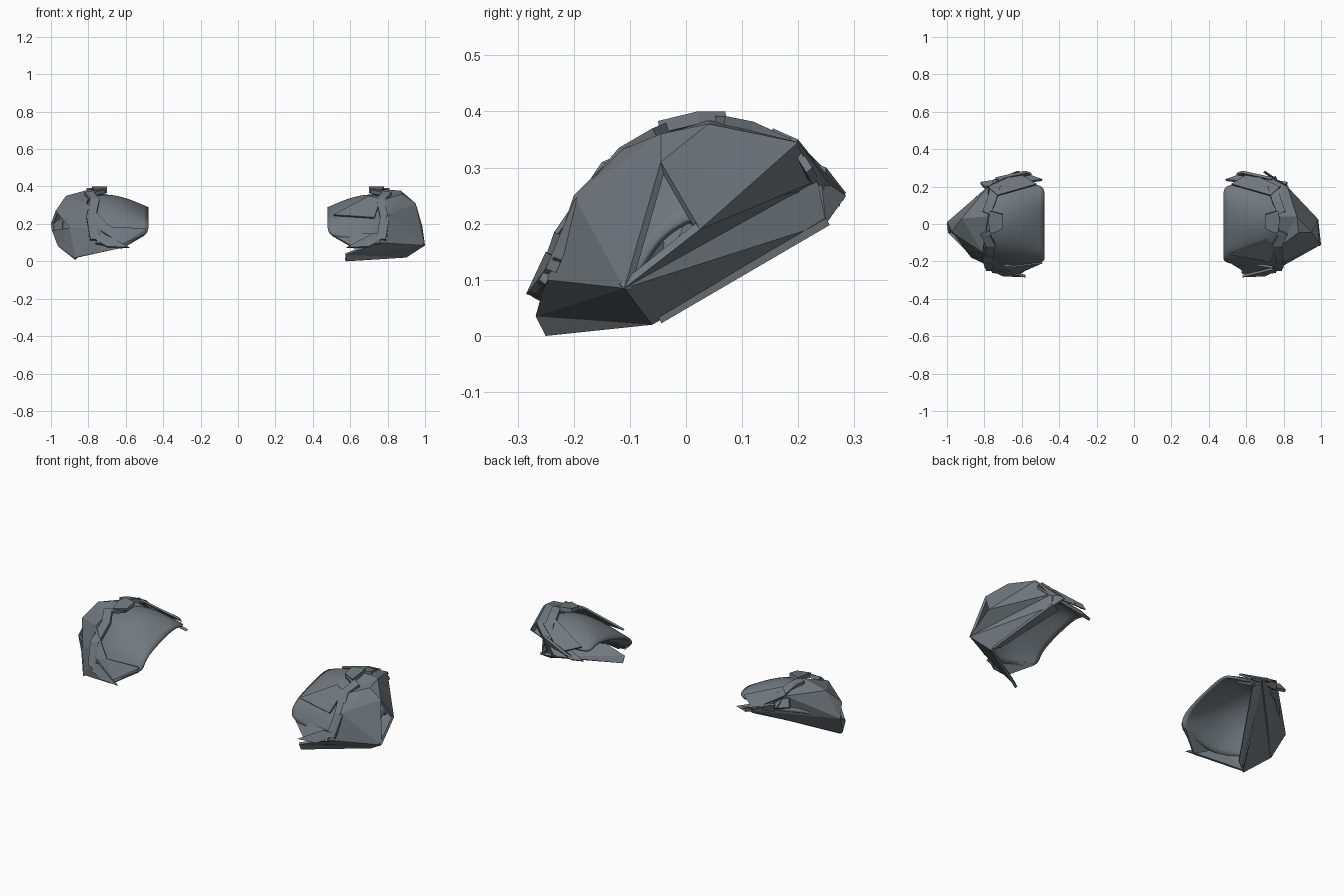
import bpy, bmesh
from mathutils import Vector

if "Cube" in bpy.data.objects:
    bpy.data.objects.remove(bpy.data.objects["Cube"])

steel = bpy.data.materials.new("slate_steel")
steel.diffuse_color = (0.165, 0.19, 0.21, 1)
steel.use_nodes = True
steel.node_tree.nodes["Principled BSDF"].inputs["Base Color"].default_value = steel.diffuse_color


def build(name, verts, faces, thick=0.014, sides=(1, -1), smooth=False, subdiv=0):
    """One thin shell per side; the left one (-1) is mirrored."""
    for s in sides:
        full = f"{'right' if s > 0 else 'left'}_{name}"
        me = bpy.data.meshes.new(full)
        me.from_pydata([(x * s, y, z) for x, y, z in verts], [], faces)
        bm = bmesh.new()
        bm.from_mesh(me)
        # all faces look away from the hollow of the pad
        centre = Vector((0.6 * s, 0.04, 0.12))
        bm.normal_update()
        for f in bm.faces:
            if f.normal.dot(f.calc_center_median() - centre) < 0:
                f.normal_flip()
        bm.to_mesh(me)
        bm.free()
        me.materials.append(steel)
        ob = bpy.data.objects.new(full, me)
        bpy.context.collection.objects.link(ob)
        if subdiv:
            m = ob.modifiers.new("round", 'SUBSURF')
            m.levels = m.render_levels = subdiv
        m = ob.modifiers.new("thickness", 'SOLIDIFY')
        m.thickness = thick
        m.offset = -1
        for p in me.polygons:
            p.use_smooth = smooth


def board(name, *pts, thick=0.014, sides=(1, -1)):
    build(name, pts, [range(len(pts))], thick, sides)


def plates(name, points, *polys, sides=(1,), thick=0.014):
    keys = sorted(set("".join(polys)))
    build(name, [points[i] for i in keys], [[keys.index(i) for i in f] for f in polys],
          thick, sides)


# smooth inner dome, open towards the body
inner = [(-.205, .14), (-.18, .205), (-.10, .24), (0, .268), (.08, .288), (.15, .292), (.205, .265)]
middle = [(-.245, .09), (-.19, .22), (-.11, .32), (0, .372), (.09, .375), (.18, .34), (.24, .26)]
outer = [(-.18, .10), (-.15, .18), (-.09, .26), (0, .31), (.05, .31), (.11, .28), (.14, .25)]
last = [(-.10, .10), (-.08, .13), (-.05, .18), (0, .21), (.01, .21), (.02, .20), (.03, .19)]
between = [((a + c) / 2, (b + d) / 2 + .01) for (a, b), (c, d) in zip(inner, middle)]
rings = [(.478, inner), (.58, between), (.73, middle), (.86, outer), (.94, last)]
n = 7
build("dome", [(x, y, z) for x, ring in rings for y, z in ring],
      [(i * n + j, i * n + j + 1, (i + 1) * n + j + 1, (i + 1) * n + j)
       for i in range(len(rings) - 1) for j in range(n - 1)], smooth=True, subdiv=2)

# corners of the faceted armour on the right pad
R = dict(a=(.75, -.25, .10), b=(.80, -.20, .25), c=(.78, -.12, .33), e=(.95, -.045, .31),
         t=(1, -.11, .085), s=(.985, .025, .19), g=(.87, .04, .378), h=(.88, -.045, .36),
         k=(.82, .20, .345), m=(.74, .24, .28), p=(.90, -.06, .02), q=(.58, -.25, .0),
         u=(.58, -.268, .035), r=(.75, .25, .20), n=(.70, .285, .25),
         v=(.78, -.20, .23), w=(.77, .04, .385), x=(.76, .18, .35), y=(.72, .23, .28))
plates("front_armour", R, "atb", "bte", "beh", "bhc")
plates("rear_armour", R, "esg", "skg", "ehg")
plates("side_skirt", R, "tsm", "tmr", "trp", "smk")
plates("front_skirt", R, "atu", "tpu", "puq")
plates("rear_rim", R, "mnr", "mkn")
plates("crown_bridge", R, "vcb", "cwg", "cgh", "wxk", "wkg", "xym", "xmk")

# corners of the left armour, which is cut differently (given as if on the right)
L = dict(a=(.62, .285, .25), b=(.87, -.18, .02), c=(.63, -.275, .07), t=(1, .01, .20),
         w=(.965, -.06, .085), o=(.995, -.045, .165), v=(.975, -.04, .27), u=(.92, .03, .35),
         g=(.78, .04, .388), r=(.78, .20, .345), f=(.81, -.15, .31), j=(.90, -.14, .18),
         k=(.74, -.24, .17), d=(.70, .255, .29), l=(.68, -.235, .185), i=(.49, -.21, .175),
         x=(.50, -.212, .145), y=(.62, -.268, .09))
left = (-1,)
plates("side_skirt", L, "atw", "awb", "tow", sides=left)
plates("rear_armour", L, "art", "adr", "rut", "rgu", sides=left)
plates("crown_armour", L, "ugf", "vuf", "uvt", sides=left)
plates("front_armour", L, "vfj", "ojw", "wjb", sides=left)
plates("front_skirt", L, "jkb", "jfk", "kcb", sides=left)
plates("front_panel", L, "flk", "liy", "ixy", "lyk", sides=left, thick=.008)
board("lower_rim", (.86, -.17, .035), (.82, -.15, .05), (.58, .25, .245), (.62, .27, .245), sides=left)

# rear panels leaning on the dome
Q = dict(a=(.62, .275, .255), b=(.52, .215, .29), c=(.73, .155, .37), d=(.78, .20, .35))
plates("rear_panel", Q, "abc", "acd", sides=(1, -1), thick=.01)

# thin straps laid around the rim
board("rear_strap", (.49, .24, .225), (.56, .265, .225), (.82, .225, .30), (.80, .20, .34))
board("rear_point", (.55, .275, .24), (.58, .285, .255), (.74, .25, .30), (.74, .245, .26))
board("front_strap", (.50, -.20, .145), (.62, -.275, .075), (.76, -.262, .10), (.74, -.235, .15))
board("front_point", (.58, -.285, .075), (.70, -.28, .08), (.80, -.235, .14), (.72, -.25, .15))
board("front_panel", (.51, -.165, .25), (.73, -.205, .235), (.76, -.12, .335), (.70, -.09, .35),
      sides=(1,), thick=.01)
board("lower_rim", (.90, -.05, .035), (.86, -.04, .05), (.70, .235, .21), (.76, .25, .21), sides=(1,))

# zigzag collar between dome and armour
collar = [(.74, -.25, .12), (.76, -.20, .24), (.74, -.12, .335), (.77, -.06, .37),
          (.71, -.03, .382), (.70, .04, .392), (.76, .07, .392), (.74, .12, .382),
          (.72, .19, .35), (.70, .24, .285)]
nc = len(collar)
build("collar", collar + [(x + .05, y, z) for x, y, z in collar],
      [(i, i + 1, nc + i + 1, nc + i) for i in range(nc - 1)], 0.02)

# small raised cap on the crown
board("crown_cap", (.70, -.02, .388), (.70, .05, .40), (.77, .07, .40), (.78, .02, .40),
      (.77, -.05, .383), thick=0.022)
